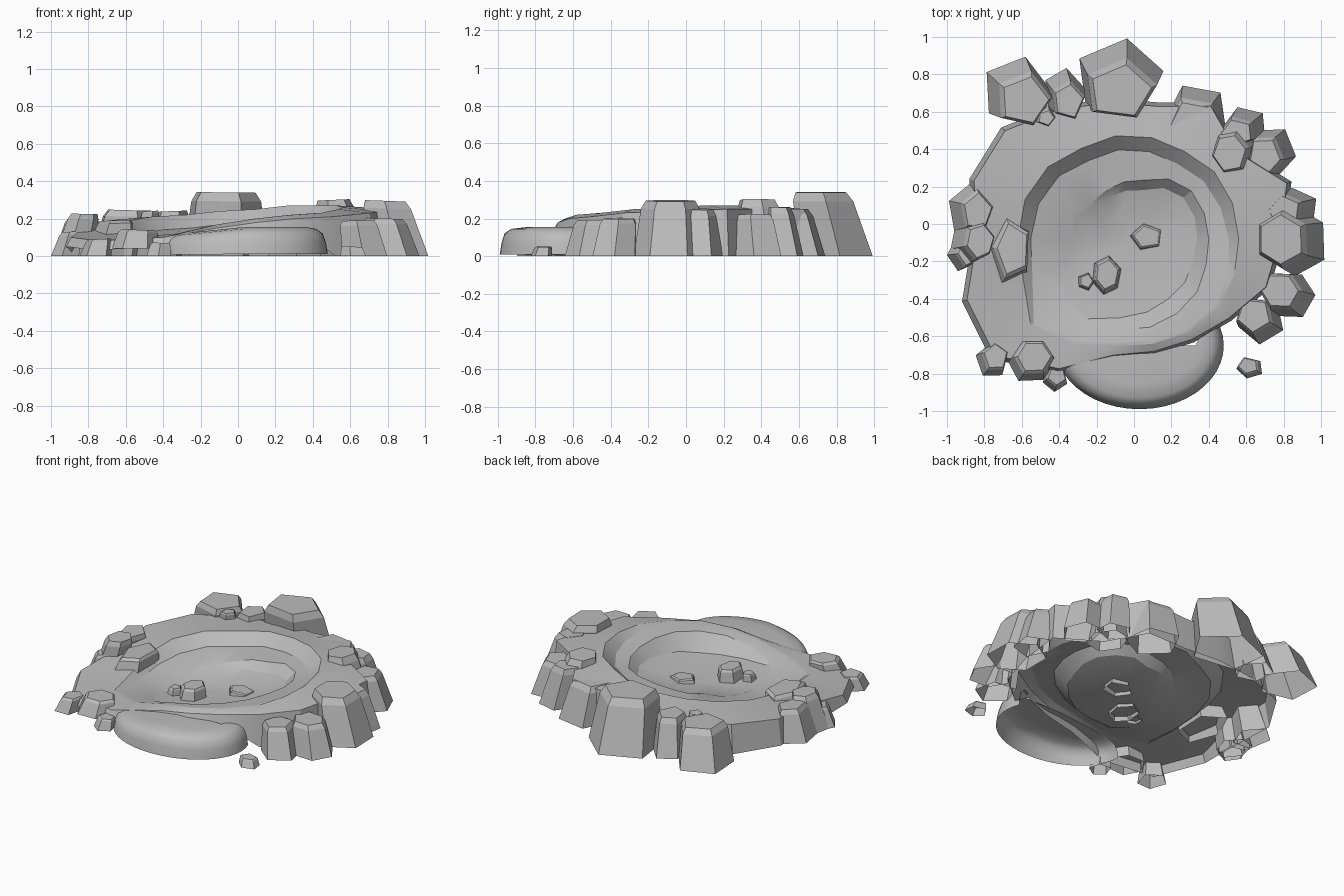
import bpy, bmesh, math, random
from mathutils import Vector

random.seed(4)
if "Cube" in bpy.data.objects:
    bpy.data.objects.remove(bpy.data.objects["Cube"], do_unlink=True)

# Single stone colour
stone = bpy.data.materials.new("grey_stone")
stone.use_nodes = True
colour = (0.5, 0.5, 0.5, 1)
stone.diffuse_color = colour
stone.node_tree.nodes["Principled BSDF"].inputs["Base Color"].default_value = colour


def loft(name, rings, closed=True, cap=True, smooth_angle=None, peak=None):
    """Skin a stack of equal-length rings, ending in a face, a peak or an open edge."""
    bm = bmesh.new()
    layers = [[bm.verts.new(point) for point in ring] for ring in rings]
    count = len(layers[0])
    for lower, upper in zip(layers, layers[1:]):
        for i in range(count if closed else count - 1):
            j = (i + 1) % count
            bm.faces.new((lower[i], lower[j], upper[j], upper[i]))
    if peak is not None:
        tip = bm.verts.new(peak)
        for i in range(count):
            bm.faces.new((layers[-1][i], layers[-1][(i + 1) % count], tip))
    elif cap:
        bm.faces.new(layers[-1])
    mesh = bpy.data.meshes.new(name)
    bm.to_mesh(mesh)
    bm.free()
    mesh.materials.append(stone)
    obj = bpy.data.objects.new(name, mesh)
    bpy.context.collection.objects.link(obj)
    if smooth_angle:
        bpy.ops.object.select_all(action="DESELECT")
        obj.select_set(True)
        bpy.context.view_layer.objects.active = obj
        bpy.ops.object.shade_smooth_by_angle(angle=math.radians(smooth_angle))


# Terraced crater: radii, heights and step drops, counter-clockwise from +x
centre = Vector((0, -0.08, 0))
edge = [.78, .87, .72, .82, .72, .74, .8, .9, .91, .84, .95, .97, .8, .63, .61, .62, .66, .75]
edge_z = [.24, .25, .25, .25, .23, .22, .2, .19, .17, .14, .1, .08, .1, .15, .18, .2, .21, .23]
rim = [.56, .56, .56, .54, .55, .56, .56, .6, .62, .62, .63, .72, .65, .58, .57, .58, .58, .57]
rim_drop = [.04, .06, .07, .07, .07, .07, .07, .07, .07, .06, .04, 0, 0, 0, 0, 0, 0, .02]
step = [.4, .4, .4, .37, .32, .31, .3, .3, .35, .35, .38, .48, .52, .49, .48, .46, .44, .41]
step_drop = [.06, .05, .05, .05, .05, .04, .03, 0, 0, 0, 0, 0, .01, .06, .09, .1, .09, .08]


def polar(radii, heights):
    turn = 2 * math.pi / len(radii)
    return [centre + Vector((r * math.cos(i * turn), r * math.sin(i * turn), z))
            for i, (r, z) in enumerate(zip(radii, heights))]


# The outer skirt reaches the ground except along the open front left
skirt_z = [z - 0.05 if 10 <= i <= 15 else 0 for i, z in enumerate(edge_z)]
rim_z = [z + 0.02 for z in edge_z]
shelf_z = [z - d for z, d in zip(rim_z, rim_drop)]
shelf = [r - 0.02 - 0.8 * d for r, d in zip(rim, rim_drop)]
step_z = [z - 0.015 for z in shelf_z]
bowl_z = [z - d - 0.005 for z, d in zip(step_z, step_drop)]
bowl = [r - 0.02 - 0.7 * d for r, d in zip(step, step_drop)]
floor = [r * 0.55 for r in bowl]
floor_z = [0.07 + 0.3 * (z - 0.07) for z in bowl_z]
loft("crater_ground", [
    polar([r * 1.03 for r in edge], skirt_z),
    polar(edge, edge_z), polar(rim, rim_z), polar(shelf, shelf_z),
    polar(step, step_z), polar(bowl, bowl_z), polar(floor, floor_z),
], smooth_angle=22, peak=centre + Vector((0, 0, 0.07)))

# Rounded apron: an open shell bulging out at the front
apron_rings = []
for scale, height, depth in [(1, .01, .34), (.98, .07, .33), (.94, .12, .315),
                             (.86, .145, .28), (.75, .154, .2), (.7, .155, .0)]:
    ring = []
    for i in range(25):
        angle = math.pi + (math.pi + 0.3) * i / 24
        dx, dy = math.cos(angle) * scale, math.sin(angle)
        ring.append((0.03 + 0.45 * dx, -0.65 + depth * dy,
                     height * (1 - 0.3 * max(0, -dx))))
    apron_rings.append(ring)
loft("front_apron", apron_rings, closed=False, cap=False, smooth_angle=40)


def rock(name, x, y, width, depth, top, sides, spin, base=0.0):
    """Tapered, chamfered boulder leaning towards the crater."""
    lean = -Vector((x, y, 0)) * 0.3 * (top - base)
    wobble = [random.uniform(0.95, 1.07) for _ in range(sides)]
    tilt = random.uniform(-0.06, 0.06)
    rings = []
    for scale, rise in [(1, 0), (0.83, 0.86), (0.7, 1)]:
        ring = []
        for i in range(sides):
            angle = math.radians(spin) + 2 * math.pi * i / sides
            dx = width * scale * wobble[i] * math.cos(angle)
            dy = depth * scale * wobble[i] * math.sin(angle)
            z = base + (top - base) * rise + rise * tilt * dx
            ring.append(Vector((x + dx, y + dy, z)) + lean * rise)
        rings.append(ring)
    loft(name, rings)


# Boulders ringing the crater: x, y, half width, half depth, top, sides, spin
back_rocks = [
    (-.08, .79, .25, .21, .34, 5, 80), (-.63, .71, .18, .18, .245, 5, 75),
    (-.38, .71, .11, .13, .24, 5, 80), (.56, .42, .12, .14, .3, 6, 10),
    (.6, .53, .12, .1, .26, 5, 40), (.75, .39, .12, .14, .22, 5, 60),
    (.34, .58, .17, .17, .25, 5, 45),
]
side_rocks = [
    (.87, .07, .12, .13, .25, 5, 30), (.86, -.09, .17, .19, .295, 6, 30),
    (.83, -.38, .14, .13, .2, 6, 0), (.68, -.52, .13, .13, .19, 5, 50),
    (-.89, .07, .11, .14, .2, 5, 85), (-.88, -.1, .1, .12, .225, 6, 15),
    (-.92, -.16, .08, .09, .13, 5, 40),
]
front_rocks = [
    (-.76, -.73, .09, .1, .09, 5, 20), (-.55, -.73, .13, .12, .14, 6, 0, .04),
    (-.42, -.83, .07, .07, .07, 5, 50), (.62, -.77, .075, .06, .05, 5, 40),
]
# Loose stones lying on the ground and the crater floor
loose_stones = [
    (-.48, .58, .06, .055, .24, 5, 70, .17), (.07, -.07, .1, .085, .1, 5, 30, .05),
    (-.15, -.28, .085, .11, .15, 6, 20, .05), (-.26, -.31, .05, .05, .12, 5, 0, .06),
    (-.67, -.14, .12, .19, .19, 5, 105, .08),
]
for group, rocks in [("back_rock", back_rocks), ("side_rock", side_rocks),
                     ("front_rock", front_rocks), ("loose_stone", loose_stones)]:
    for number, values in enumerate(rocks, 1):
        rock(f"{group}_{number}", *values)
